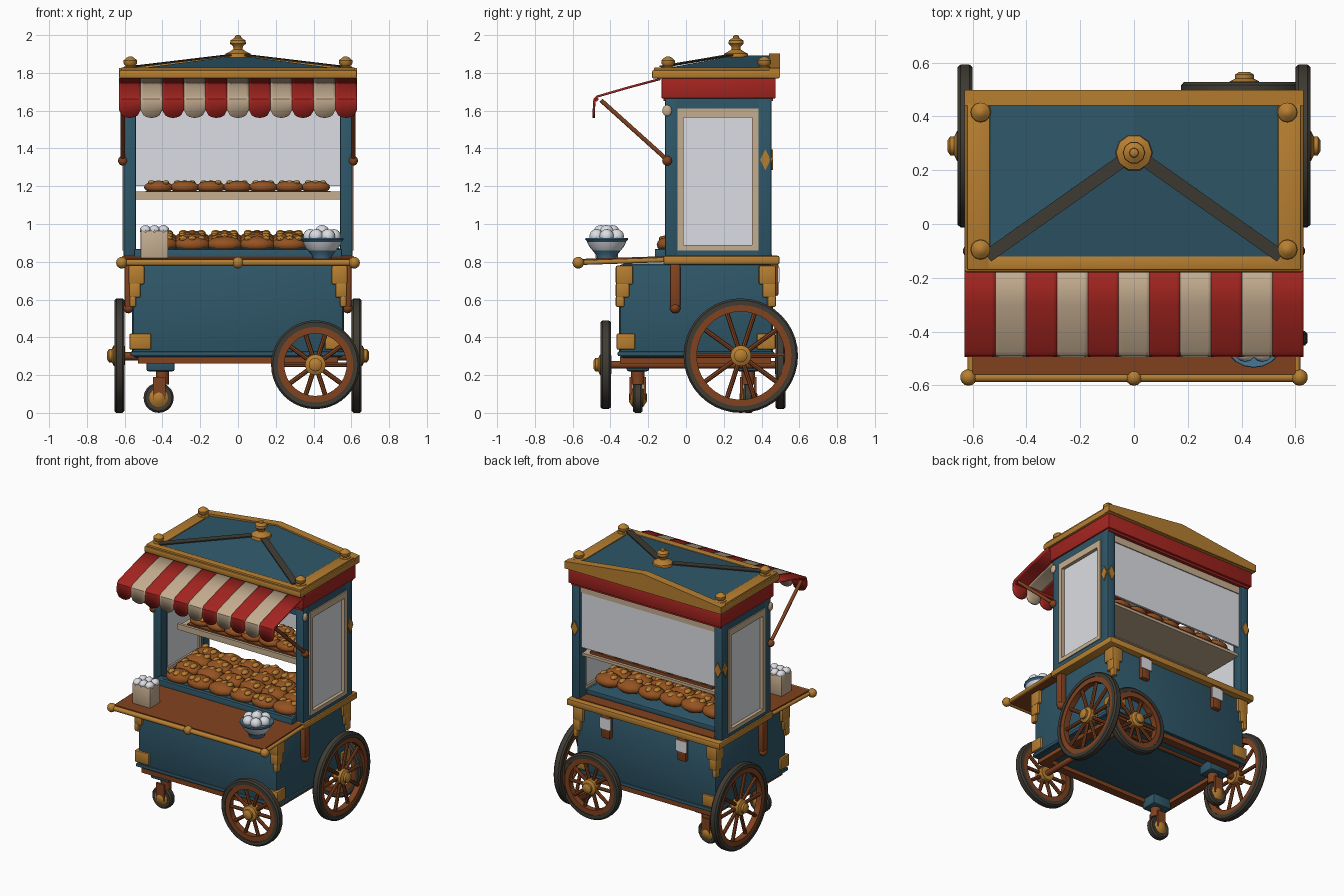
import bpy, bmesh, math, random
from mathutils import Vector

if "Cube" in bpy.data.objects:
    bpy.data.objects.remove(bpy.data.objects["Cube"])
random.seed(4)

def mat(name, r, g, b):
    m = bpy.data.materials.new(name)
    m.diffuse_color = (r, g, b, 1)
    m.use_nodes = True
    m.node_tree.nodes["Principled BSDF"].inputs["Base Color"].default_value = m.diffuse_color
    return m

TEAL = mat("teal paint", .028, .095, .14)
GOLD = mat("gold trim", .47, .21, .03)
RED = mat("red cloth", .37, .018, .014)
CREAM = mat("cream", .56, .42, .28)
WHITE = mat("white glass", .72, .73, .77)
WOOD = mat("brown wood", .22, .055, .014)
DARK = mat("dark rubber", .05, .044, .034)
CRUST = mat("baked crust", .30, .085, .015)
BLUE = mat("bowl blue", .06, .17, .27)

def add(name, verts, faces, *mats, bevel=0, smooth=True, solid=0):
    me = bpy.data.meshes.new(name)
    me.from_pydata([tuple(v) for v in verts], [], faces)
    bm = bmesh.new()
    bm.from_mesh(me)
    bmesh.ops.recalc_face_normals(bm, faces=bm.faces)
    if bevel:
        bmesh.ops.bevel(bm, geom=bm.edges[:], offset=bevel, segments=2, profile=.5, affect='EDGES')
    bm.to_mesh(me)
    bm.free()
    for m in mats:
        me.materials.append(m)
    o = bpy.data.objects.new(name, me)
    bpy.context.collection.objects.link(o)
    if solid:
        md = o.modifiers.new("thickness", 'SOLIDIFY')
        md.thickness, md.offset = solid, 0
    if smooth:
        bpy.context.view_layer.objects.active = o
        bpy.ops.object.select_all(action='DESELECT')
        o.select_set(True)
        bpy.ops.object.shade_smooth_by_angle(angle=math.radians(40))
    return o

def box(name, x, y, z, m, bevel=0):
    v = [(a, b, c) for a in x for b in y for c in z]
    f = [(0, 1, 3, 2), (4, 6, 7, 5), (0, 4, 5, 1), (2, 3, 7, 6), (0, 2, 6, 4), (1, 5, 7, 3)]
    return add(name, v, f, m, bevel=bevel, smooth=bevel > 0)

def mir(s, a, b):
    return tuple(sorted((s * a, s * b)))

def lathe(name, prof, loc, m, axis=(0, 0, 1), seg=20, ring=False):
    """Turn (radius, height) points round an axis; ring closes the profile on itself."""
    q = Vector((0, 0, 1)).rotation_difference(Vector(axis))
    n = len(prof)
    v = [Vector(loc) + q @ Vector((r * math.cos(t), r * math.sin(t), h))
         for r, h in prof for t in (2 * math.pi * k / seg for k in range(seg))]
    f = [(i * seg + k, i * seg + (k + 1) % seg, (i + 1) % n * seg + (k + 1) % seg, (i + 1) % n * seg + k)
         for i in range(n if ring else n - 1) for k in range(seg)]
    if not ring:
        f += [tuple(range(seg)), tuple(range((n - 1) * seg, n * seg))]
    return add(name, v, f, m)

def rod(name, p, q, r, m, seg=10):
    d = Vector(q) - Vector(p)
    return lathe(name, [(r, 0), (r, d.length)], p, m, d.normalized(), seg)

def ball(name, c, r, m, seg=14):
    rx, ry, rz = r if isinstance(r, tuple) else (r, r, r)
    bm = bmesh.new()
    bmesh.ops.create_uvsphere(bm, u_segments=seg, v_segments=8, radius=1)
    v = [(c[0] + rx * p.co.x, c[1] + ry * p.co.y, c[2] + rz * p.co.z) for p in bm.verts]
    bm.verts.index_update()
    f = [[p.index for p in g.verts] for g in bm.faces]
    bm.free()
    return add(name, v, f, m)

def wheel(name, c, axis, R, w=.027, spokes=10):
    a, c = Vector(axis), Vector(c)
    lathe(name + "_tyre", [(R - .035, -w), (R - .01, -w), (R, -w * .6), (R, w * .6), (R - .01, w), (R - .035, w)],
          c, DARK, a, 40, True)
    lathe(name + "_rim", [(R - .07, -w * .8), (R - .03, -w * .8), (R - .03, w * .8), (R - .07, w * .8)], c, WOOD, a, 40, True)
    u = Vector((0, 0, 1))
    s = a.cross(u)
    for k in range(spokes):
        t = 2 * math.pi * (k + .5) / spokes
        rod(name + "_spoke", c, c + (u * math.cos(t) + s * math.sin(t)) * (R - .06), .0125, WOOD, 8)
    lathe(name + "_hub", [(.05, -.03), (.055, 0), (.055, .03), (.035, .04), (.035, .055), (.02, .065)], c, GOLD, a, 16)

# Lower cabinet and under-frame
box("cabinet", (-.56, .56), (-.355, .46), (.29, .79), TEAL, .025)
for y in (-.32, .42):
    box("under_rail", (-.53, .53), (y - .03, y + .03), (.262, .295), WOOD)
for x in (-.5, .5):
    box("under_rail_side", (x - .03, x + .03), (-.32, .42), (.262, .295), WOOD)
box("kick_moulding", (-.57, .57), (-.362, .468), (.3, .325), TEAL, .008)

# Gold corner fittings on the cabinet
for s in (-1, 1):
    for y, d in ((-.36, 1), (.465, -1)):
        Y = tuple(sorted((y - d * .008, y + d * .09)))
        box("corner_plate", mir(s, .46, .575), Y, (.335, .42), GOLD, .008)
        for k, (w, z0, z1) in enumerate(((.08, .68, .78), (.06, .61, .69), (.035, .56, .62))):
            box("corner_scroll", mir(s, .575 - w, .58 - k * .003), tuple(sorted((y - d * .012, y + d * w))), (z0, z1), GOLD, .01)
    # wooden brackets on the sides and back
    box("side_bracket", mir(s, .55, .6), (-.085, -.03), (.56, .79), WOOD, .01)
    ball("bracket_foot", (s * .58, -.057, .555), .028, WOOD)
    box("back_bracket", mir(s, .27, .34), (.45, .49), (.62, .79), WOOD, .01)
    box("back_label", mir(s, .26, .35), (.485, .494), (.69, .77), WHITE)

# Counter and serving shelf with brass rail
box("counter_edge", (-.615, .615), (-.12, .495), (.785, .832), GOLD, .01)
box("counter_top", (-.57, .57), (-.11, .455), (.82, .838), WOOD)
sx, ys = (-.6, .6), ((-.56, .785), (-.1, .8))
add("serving_shelf", [(x, y, z + h) for x in sx for y, z in ys for h in (0, .03)],
    [(0, 1, 3, 2), (4, 6, 7, 5), (0, 4, 5, 1), (2, 3, 7, 6), (0, 2, 6, 4), (1, 5, 7, 3)], WOOD, smooth=False)
rod("shelf_rail", (-.62, -.57, .795), (.62, -.57, .795), .017, GOLD, 12)
for x in (-.615, 0, .615):
    ball("rail_knob", (x, -.57, .795), .031, GOLD)
for s in (-1, 1):
    rod("shelf_side_rail", (s * .605, -.57, .795), (s * .605, -.12, .81), .013, GOLD)
box("front_sill", (-.55, .55), (-.165, -.1), (.8, .868), TEAL, .006)

# Display booth: posts, rails, side windows, back panel
for s in (-1, 1):
    X = mir(s, .54, .605)
    for y in ((-.112, -.04), (.375, .452)):
        box("corner_post", X, y, (.83, 1.67), TEAL, .008)
    box("side_top_rail", X, (-.05, .39), (1.605, 1.67), TEAL)
    box("side_bottom_rail", X, (-.05, .39), (.83, .865), TEAL)
    F = mir(s, .555, .612)
    for y in ((-.045, -.012), (.35, .383)):
        box("window_frame_upright", F, y, (.86, 1.612), CREAM)
    for z in ((.86, .888), (1.565, 1.612)):
        box("window_frame_bar", F, (-.045, .383), z, CREAM)
    box("side_glass", mir(s, .568, .588), (-.02, .36), (.88, 1.58), WHITE)
    # gold diamonds on the back posts
    for c, u in (((s * .608, .42, 1.34), (0, .028, 0)), ((s * .575, .455, 1.34), (.028, 0, 0))):
        c, u, w = Vector(c), Vector(u), Vector((0, 0, .055))
        add("post_diamond", [c + u, c + w, c - u, c - w], [(0, 1, 2, 3)], GOLD, solid=.009, smooth=False)
box("back_panel", (-.545, .545), (.415, .43), (1.2, 1.64), WHITE)
box("back_panel_top_trim", (-.545, .545), (.41, .437), (1.6, 1.67), CREAM)
box("front_header", (-.545, .545), (-.11, -.06), (1.6, 1.67), TEAL)

# Upper food shelf
box("food_shelf", (-.545, .545), (.1, .42), (1.135, 1.155), CREAM)
box("food_shelf_lip", (-.545, .545), (.085, .105), (1.13, 1.172), CREAM)
box("food_shelf_tray", (-.49, .49), (.115, .4), (1.155, 1.175), WOOD)
box("food_tray", (-.51, .54), (-.14, .37), (.836, .872), TEAL, .006)

# Baked rolls: crusts with golden toppings
def rolls(y, z, n, x0, x1, ry, rz):
    dx = (x1 - x0) / n
    for i in range(n):
        x = x0 + dx * (i + .5)
        ball("roll", (x, y, z), (dx * .57, ry, rz), CRUST)
        for k in range(3):
            ball("roll_topping", (x + dx * (k - 1) * .28, y + random.uniform(-.5, .5) * ry, z + rz * .72),
                 (dx * .13, ry * .42, rz * .36), GOLD, 8)
for y, z in ((-.08, .89), (.03, .905), (.14, .915), (.25, .92)):
    rolls(y, z, 6, -.5, .53, .075, .045)
for y in (.17, .26, .35):
    rolls(y, 1.195, 7, -.49, .48, .055, .034)

# Roof: red frieze, gold cornice, hipped front with gabled back
box("red_frieze", (-.615, .615), (-.13, .475), (1.665, 1.775), RED, .006)
box("frieze_moulding", (-.6, .6), (-.12, .46), (1.65, 1.67), RED)
box("cornice", (-.63, .63), (-.18, .495), (1.77, 1.815), GOLD, .01)
for s in (-1, 1):
    box("cornice_side", mir(s, .535, .62), (-.17, .45), (1.81, 1.828), GOLD, .005)
box("cornice_front", (-.62, .62), (-.17, -.12), (1.81, 1.828), GOLD, .005)
A = (0, .265, 1.893)
add("roof_panels", [(-.545, -.13, 1.82), (.545, -.13, 1.82), (.545, .45, 1.82), (-.545, .45, 1.82), A, (0, .45, 1.893)],
    [(0, 1, 4), (1, 2, 5, 4), (3, 0, 4, 5), (2, 3, 5), (0, 3, 2, 1)], TEAL, smooth=False)
P = ((-.63, 1.775), (.63, 1.775), (.63, 1.825), (0, 1.902), (-.63, 1.825))
add("back_pediment", [(x, y, z) for y in (.44, .497) for x, z in P],
    [(0, 1, 2, 3, 4), (5, 6, 7, 8, 9)] + [(i, (i + 1) % 5, (i + 1) % 5 + 5, i + 5) for i in range(5)], GOLD, smooth=False)
for s in (-1, 1):
    d = Vector((.385 + .01, .545 * s, 0)).normalized() * .024
    p, q, up = Vector((s * .545, -.12, 1.828)), Vector(A), Vector((0, 0, .006))
    add("roof_ridge", [p - d + up, p + d + up, q + d + up, q - d + up], [(0, 1, 2, 3)], DARK, solid=.008, smooth=False)
    for y in (-.095, .415):
        lathe("corner_knob", [(.04, 1.82), (.036, 1.832), (.024, 1.836), (.036, 1.85), (.036, 1.866), (.02, 1.88), (.008, 1.887)],
              (s * .57, y, 0), GOLD, seg=12)
lathe("roof_finial", [(.07, 1.88), (.066, 1.902), (.045, 1.912), (.024, 1.925), (.026, 1.94), (.042, 1.955), (.04, 1.972),
                      (.018, 1.985), (.016, 1.995), (.006, 2.0)], (0, .265, 0), GOLD, seg=10)

# Striped awning with scalloped valance
N, K, W = 11, 8, 1.26
v, f, idx = [], [], []
for i in range(N):
    for k in range(K + 1):
        x = -W / 2 + W / N * (i + k / K)
        t = 2 * k / K - 1
        low = 1.605 - .043 * math.sqrt(max(0, 1 - t * t))
        v += [(x, y, z) for y, z in ((-.135, 1.768), (-.3, 1.724), (-.47, 1.675), (-.485, 1.66), (-.488, low))]
    for k in range(K):
        b = (i * (K + 1) + k) * 5
        f += [(b + j, b + j + 1, b + j + 6, b + j + 5) for j in range(4)]
        idx += [i % 2] * 4
awning = add("awning", v, f, RED, CREAM, solid=.012)
awning.data.polygons.foreach_set("material_index", idx)
rod("awning_bar", (-.62, -.475, 1.66), (.62, -.475, 1.66), .011, RED)
for s in (-1, 1):
    rod("awning_arm", (s * .61, -.45, 1.655), (s * .61, -.1, 1.34), .012, WOOD)
    ball("arm_knob", (s * .61, -.1, 1.335), .026, WOOD)
    ball("arm_bolt", (s * .61, -.1, 1.6), (.012, .025, .03), CREAM)

# Wheels: large on the sides, smaller at front and back, two casters
rod("axle", (-.62, .29, .3), (.62, .29, .3), .022, WOOD)
for s in (-1, 1):
    wheel("side_wheel", (s * .628, .29, .303), (s, 0, 0), .303)
wheel("front_wheel", (.41, -.425, .255), (0, -1, 0), .235)
wheel("back_wheel", (.41, .5, .255), (0, 1, 0), .235)
rod("short_axle", (.41, -.42, .255), (.41, .5, .255), .02, WOOD)
for y in (-.255, .33):
    box("caster_block", (-.485, -.335), (y - .06, y + .06), (.22, .3), TEAL, .012)
    rod("caster_stem", (-.4, y, .15), (-.4, y, .23), .035, WOOD, 12)
    for d in (-.036, .036):
        box("caster_fork", (-.45, -.385), (y + d - .007, y + d + .007), (.07, .19), WOOD)
    lathe("caster_tyre", [(.045, -.026), (.07, -.026), (.08, -.015), (.08, .015), (.07, .026), (.045, .026)],
          (-.42, y, .08), DARK, (0, 1, 0), 20, True)
    lathe("caster_hub", [(.02, -.048), (.05, -.028), (.05, .028), (.02, .048)], (-.42, y, .08), GOLD, (0, 1, 0), 14)

# Napkin box and bowl of white balls on the serving shelf
box("napkin_box", (-.515, -.37), (-.48, -.36), (.818, .965), CREAM, .006)
for i in range(6):
    ball("napkin", (-.49 + .048 * (i % 3), -.45 + .06 * (i // 3), .968), (.03, .035, .026), WHITE, 8)
B = (.445, -.42, 0)
lathe("bowl_foot", [(.05, .815), (.055, .835), (.075, .86)], B, BLUE)
lathe("bowl_body", [(.07, .855), (.092, .88), (.104, .905)], B, WHITE)
lathe("bowl_rim", [(.1, .903), (.114, .918), (.112, .925), (.09, .922)], B, BLUE)
for k in range(7):
    t = k * math.pi / 3
    r = .062 if k < 6 else 0
    ball("bowl_ball", (B[0] + r * math.cos(t), B[1] + r * math.sin(t), .935 if k < 6 else .957), .038, WHITE, 12)
